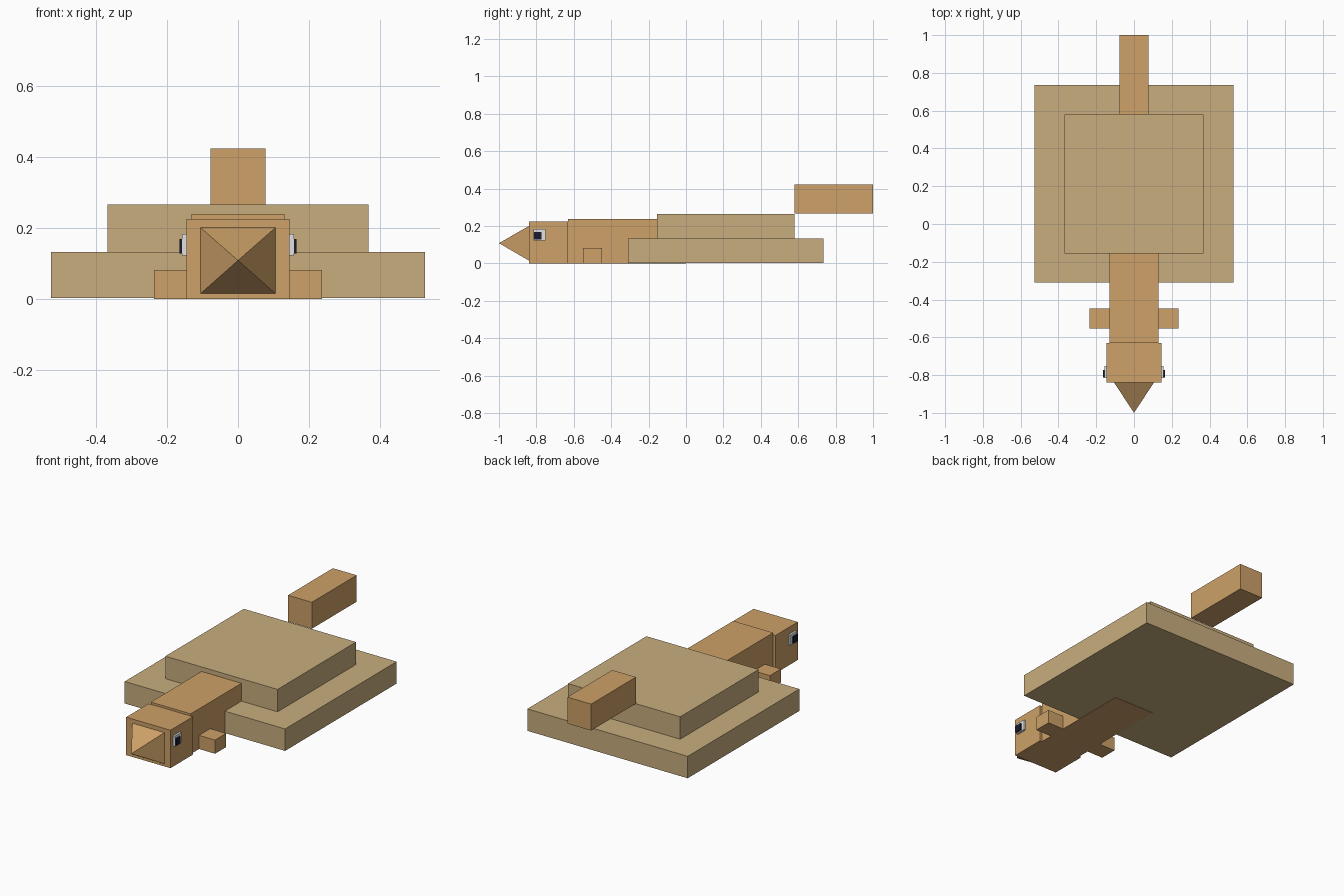
import bpy
import bmesh

if "Cube" in bpy.data.objects:
    bpy.data.objects.remove(bpy.data.objects["Cube"], do_unlink=True)


def srgb(*rgb):
    return tuple((c / 255 / 12.92) if c < 11 else ((c / 255 + 0.055) / 1.055) ** 2.4 for c in rgb) + (1.0,)


def material(name, colour):
    mat = bpy.data.materials.new(name)
    mat.use_nodes = True
    mat.diffuse_color = colour
    mat.node_tree.nodes["Principled BSDF"].inputs["Base Color"].default_value = colour
    return mat


shell_tan = material("shell_tan", srgb(200, 174, 126))
skin_brown = material("skin_brown", srgb(205, 161, 104))
eye_white = material("eye_white", srgb(225, 225, 225))
pupil_dark = material("pupil_dark", srgb(26, 26, 46))


def finish(name, bm, mat):
    bmesh.ops.recalc_face_normals(bm, faces=bm.faces)
    mesh = bpy.data.meshes.new(name)
    bm.to_mesh(mesh)
    bm.free()
    mesh.materials.append(mat)
    obj = bpy.data.objects.new(name, mesh)
    bpy.context.collection.objects.link(obj)
    return obj


def box(name, mat, x, y, z):
    """Axis-aligned box from (low, high) ranges."""
    bm = bmesh.new()
    bmesh.ops.create_cube(bm, size=1)
    for v in bm.verts:
        v.co = [r[0] if c < 0 else r[1] for c, r in zip(v.co, (x, y, z))]
    return finish(name, bm, mat)


# Two-tier shell, its underside just above the belly
box("lower_shell", shell_tan, (-0.526, 0.526), (-0.31, 0.735), (0.002, 0.132))
box("upper_shell", shell_tan, (-0.368, 0.368), (-0.155, 0.58), (0.132, 0.265))

# Neck running under the shell, head and raised tail
box("neck", skin_brown, (-0.131, 0.131), (-0.63, 0.0), (0, 0.238))
box("head", skin_brown, (-0.145, 0.145), (-0.84, -0.63), (0, 0.225))
box("tail", skin_brown, (-0.078, 0.078), (0.58, 1.0), (0.266, 0.423))

# Pyramid beak
bm = bmesh.new()
base = [bm.verts.new((x, -0.84, z)) for x, z in
        ((-0.105, 0.015), (0.105, 0.015), (0.105, 0.2), (-0.105, 0.2))]
tip = bm.verts.new((0, -1.0, 0.108))
bm.faces.new(base)
for i in range(4):
    bm.faces.new((base[i], base[(i + 1) % 4], tip))
finish("beak", bm, skin_brown)

# Mirrored feet and eyes
for side, s in (("left", 1), ("right", -1)):
    def span(a, b):
        return tuple(sorted((s * a, s * b)))
    box(side + "_foot", skin_brown, span(0.1, 0.236), (-0.552, -0.448), (0, 0.081))
    box(side + "_eye", eye_white, span(0.14, 0.157), (-0.816, -0.752), (0.122, 0.183))
    box(side + "_pupil", pupil_dark, span(0.157, 0.165), (-0.813, -0.773), (0.127, 0.168))
